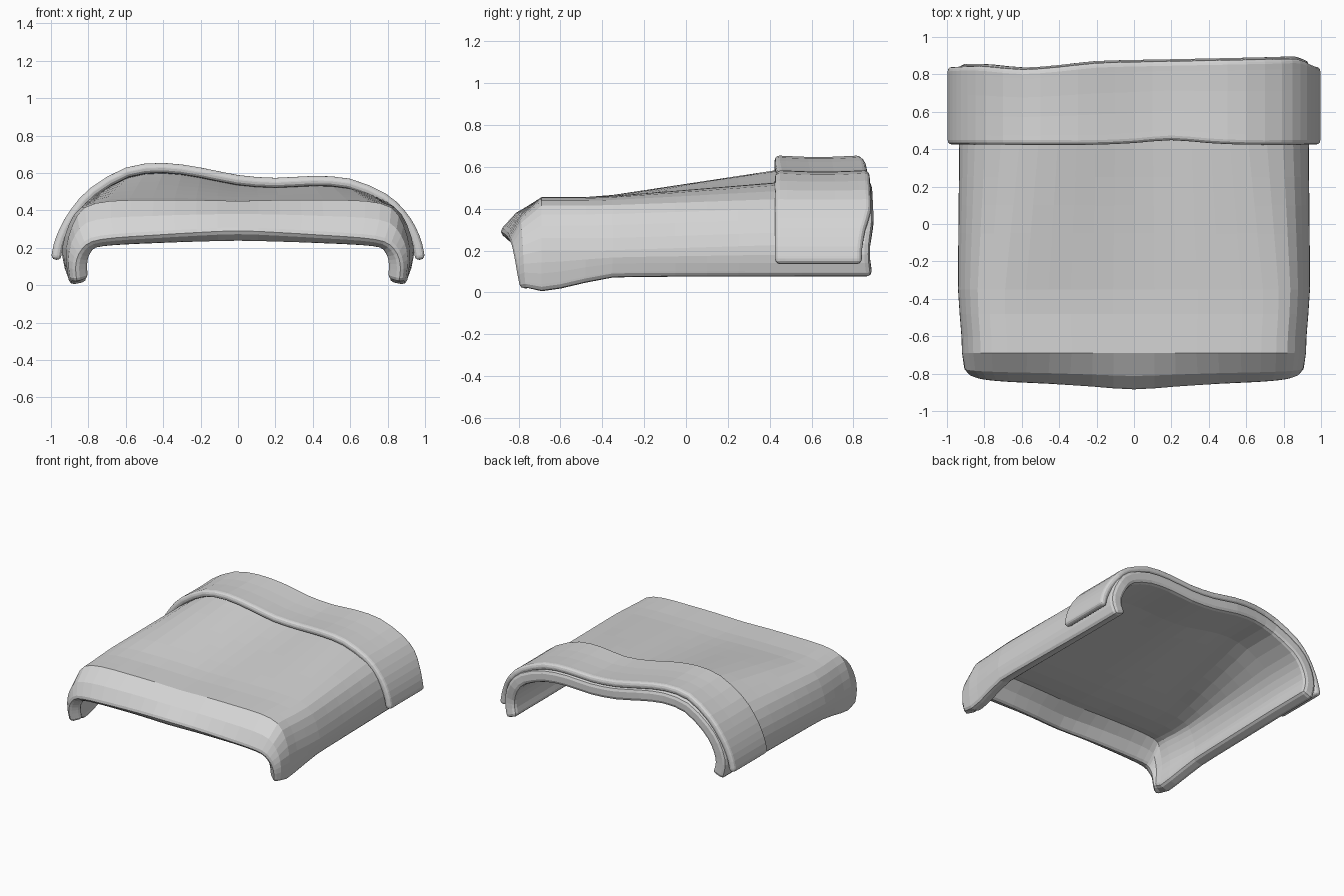
import bpy
import math
from mathutils import Vector

cube = bpy.data.objects.get("Cube")
if cube:
    bpy.data.objects.remove(cube, do_unlink=True)

grey = bpy.data.materials.new("soft_grey")
grey.use_nodes = True
grey.diffuse_color = (0.66, 0.66, 0.66, 1)
bsdf = next(n for n in grey.node_tree.nodes if n.type == 'BSDF_PRINCIPLED')
bsdf.inputs["Base Color"].default_value = grey.diffuse_color
bsdf.inputs["Roughness"].default_value = 0.8


def smoothstep(a, b, x):
    t = min(max((x - a) / (b - a), 0), 1)
    return t * t * (3 - 2 * t)


def back_edge(x):
    """Wavy back end shared by the blanket and its band."""
    dent = .03 * math.exp(-((x + .55) / .22) ** 2)
    return .865 + .02 * x - dent - smoothstep(.88, 1, abs(x)) * (.025 + .02 * x)


def mirrored(half):
    """Continue a half section, side to centre, across x = 0."""
    return half + [Vector((-p.x, p.y, p.z)) for p in reversed(half[:-1])]


def refine(points):
    """Insert one curved midpoint into every span."""
    out = []
    for i in range(len(points) - 1):
        a, b = points[i], points[i + 1]
        before = points[i - 1] if i else a
        after = points[i + 2] if i + 2 < len(points) else b
        out += [a, (a + b) * 0.5625 - (before + after) * 0.0625]
    return out + [points[-1]]


def cloth(name, rows, thickness, bevel, segments):
    """Loft the rows into a sheet, thicken it inward and round its rim."""
    rows = [refine(r) for r in rows]
    n = len(rows[0])
    faces = [(v * n + u, (v + 1) * n + u, (v + 1) * n + u + 1, v * n + u + 1)
             for v in range(len(rows) - 1) for u in range(n - 1)]
    mesh = bpy.data.meshes.new(name)
    mesh.from_pydata([p for r in rows for p in r], [], faces)
    mesh.materials.append(grey)
    obj = bpy.data.objects.new(name, mesh)
    bpy.context.collection.objects.link(obj)
    solid = obj.modifiers.new("thickness", 'SOLIDIFY')
    solid.thickness = thickness
    solid.offset = -1
    round_rim = obj.modifiers.new("round_rim", 'BEVEL')
    round_rim.width = bevel
    round_rim.segments = segments
    round_rim.limit_method = 'ANGLE'
    round_rim.angle_limit = math.radians(60)
    round_rim.use_clamp_overlap = False


# Key sections of the blanket: front hem, front fold and back
hem = mirrored([Vector(p) for p in (
    (.86, -.8, .01), (.87, -.815, .08), (.862, -.825, .14),
    (.835, -.835, .19), (.78, -.845, .23), (.66, -.855, .25),
    (.45, -.865, .265), (.22, -.88, .28), (0, -.895, .29))])
fold = mirrored([Vector((x, -.69, z)) for x, z in (
    (.9, 0), (.915, .09), (.918, .2), (.885, .32), (.82, .415),
    (.68, .45), (.45, .455), (.22, .455), (0, .45))])
back = [Vector((x, .87, z)) for x, z in (
    (.905, .068), (.928, .14), (.93, .23), (.885, .35), (.79, .45), (.6, .52),
    (.4, .535), (.2, .525), (0, .54), (-.2, .58), (-.4, .602), (-.6, .57),
    (-.79, .46), (-.885, .35), (-.93, .23), (-.928, .14), (-.905, .068))]

# Blanket: drooping front lip, then a gradual rise to the back
rows = [hem]
rows.append([a.lerp(b, .5) + Vector((a.x * .015, -.02, .01))
             for a, b in zip(hem, fold)])
for y in (-.69, -.6, -.48, -.35, -.2, -.05, .1, .25, .4, .55, .7, .8, .87):
    rise = min(max((y + .42) / .97, 0), 1)
    row = []
    for i, (a, b) in enumerate(zip(fold, back)):
        side = min(i, len(fold) - 1 - i)
        p = a.lerp(b, smoothstep(-.72, -.3, y) if side < 2 else rise)
        p.x = a.x + (b.x - a.x) * rise
        p.x *= 1 + .025 * smoothstep(-.69, -.3, y) * (1 - rise)
        p.y = y + (back_edge(p.x) - .858) * smoothstep(.4, .87, y)
        row.append(p)
    rows.append(row)
cloth("blanket", rows, .095, .026, 2)

# Turned-over band wrapped around the back end
band = [(1, .14), (.985, .22), (.95, .31), (.89, .4), (.79, .49), (.6, .57),
        (.4, .585), (.2, .575), (0, .59), (-.2, .63), (-.4, .655), (-.6, .63),
        (-.79, .52), (-.89, .41), (-.95, .31), (-.985, .22), (-1, .14)]
rows = []
for t in (0, .12, .37, .63, .88, 1):
    row = []
    for x, z in band:
        start = .425 + .025 * math.exp(-((x - .2) / .2) ** 2)
        dip = .008 * math.sin(math.pi * t) * smoothstep(.4, .6, z)
        y = start + (back_edge(x) - start) * t
        row.append(Vector((x, y, z - dip)))
    rows.append(row)
cloth("folded_band", rows, .052, .023, 3)
